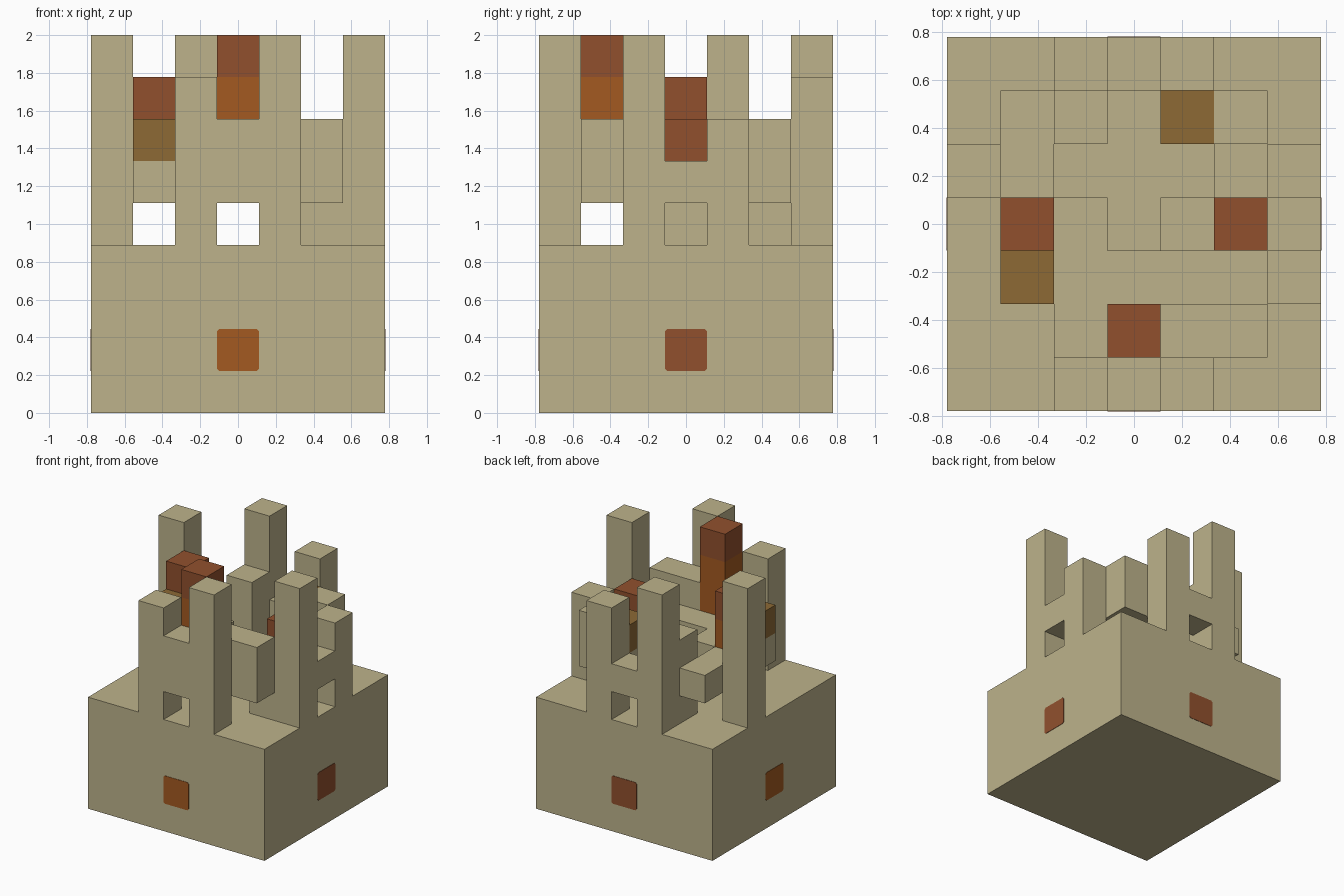
import bpy, bmesh
from mathutils import Vector

cube = bpy.data.objects.get("Cube")
if cube:
    bpy.data.objects.remove(cube, do_unlink=True)

U = 2 / 9                       # edge of one block
N = 7                           # blocks across the base


def material(name, rgb):
    m = bpy.data.materials.new(name)
    m.use_nodes = True
    m.diffuse_color = (*rgb, 1)
    m.node_tree.nodes["Principled BSDF"].inputs["Base Color"].default_value = (*rgb, 1)
    return m


sand = material("sand", (0.51, 0.45, 0.26))
rust = material("rust red", (0.285, 0.081, 0.027))
orange = material("burnt orange", (0.37, 0.102, 0.015))
brown = material("ochre brown", (0.266, 0.144, 0.036))

parts = []                      # (name, material, set of cells)


def part(name, mat, *columns):
    """Each column is (x, y, bottom, top) in blocks."""
    cells = {(x, y, z) for x, y, lo, hi in columns for z in range(lo, hi)}
    parts.append((name, mat, cells))


# Solid base block
part("base", sand, *[(x, y, 0, 4) for x in range(N) for y in range(N)])

# Outer pillars with bridges between them
part("front_arch", sand, (2, 0, 4, 8), (3, 0, 5, 7), (4, 0, 4, 9))
part("side_arch", sand, (6, 2, 4, 9), (6, 3, 5, 6), (6, 4, 4, 7))
part("back_arch", sand, (2, 6, 4, 9), (3, 6, 5, 6), (4, 6, 4, 8))
part("lone_pillar", sand, (0, 4, 4, 9))

# Inner ring of branches
part("front_branch", sand, (4, 1, 5, 7), (5, 1, 5, 7), (3, 1, 5, 6), (2, 1, 5, 6))
part("side_branch", sand, (5, 2, 4, 6), (5, 3, 5, 6), (5, 4, 5, 6), (4, 3, 4, 5))
part("back_branch", sand, (5, 5, 5, 7), (4, 5, 5, 6), (2, 5, 4, 7))
part("lone_branch", sand, (1, 5, 5, 6), (1, 4, 5, 6), (1, 3, 5, 6), (1, 2, 5, 6))
part("inner_shelf", sand, (2, 3, 5, 6), (2, 2, 5, 6), (3, 2, 5, 6), (4, 2, 5, 6))

# Coloured growths
part("rust_tips", rust, (3, 1, 8, 9), (1, 3, 7, 8), (5, 3, 6, 7))
part("orange_stems", orange, (3, 1, 6, 8), (1, 3, 6, 7))
part("brown_buds", brown, (1, 2, 6, 7), (4, 5, 6, 7))

solid = set().union(*(cells for _, _, cells in parts))
AXES = [Vector(v) for v in ((1, 0, 0), (0, 1, 0), (0, 0, 1))]


def finish(name, bm, mat):
    mesh = bpy.data.meshes.new(name)
    bm.to_mesh(mesh)
    bm.free()
    mesh.materials.append(mat)
    bpy.context.collection.objects.link(bpy.data.objects.new(name, mesh))


def shell(name, mat, cells):
    """Outer skin of a group of blocks, flat areas merged."""
    bm = bmesh.new()
    for cell in sorted(cells):
        mid = Vector(cell) + Vector((0.5 - N / 2, 0.5 - N / 2, 0.5))
        for a in range(3):
            u, v = AXES[(a + 1) % 3] / 2, AXES[(a + 2) % 3] / 2
            for s in (1, -1):
                near = list(cell)
                near[a] += s
                if tuple(near) in solid:
                    continue
                c = mid + AXES[a] * s / 2
                ring = [c - u - v, c + u - v, c + u + v, c - u + v][::s]
                bm.faces.new([bm.verts.new(p * U) for p in ring])
    bmesh.ops.remove_doubles(bm, verts=bm.verts, dist=0.001)
    bmesh.ops.dissolve_limit(bm, angle_limit=0.01, verts=bm.verts, edges=bm.edges)
    finish(name, bm, mat)


for p in parts:
    shell(*p)

# Painted squares on the four base walls
for name, mat, axis, sign in (("front_window", orange, 1, -1), ("back_window", rust, 1, 1),
                              ("left_window", rust, 0, 1), ("right_window", orange, 0, -1)):
    bm = bmesh.new()
    bmesh.ops.create_cube(bm, size=1)
    scale = Vector((U, U, U))
    scale[axis] = 0.006
    bmesh.ops.scale(bm, vec=scale, verts=bm.verts)
    corners = [e for e in bm.edges if abs((e.verts[0].co - e.verts[1].co)[axis]) > 0.001]
    bmesh.ops.bevel(bm, geom=corners, offset=0.012, segments=1, affect='EDGES')
    place = AXES[axis] * sign * U * N / 2 + Vector((0, 0, 1.5 * U))
    bmesh.ops.translate(bm, vec=place, verts=bm.verts)
    finish(name, bm, mat)
